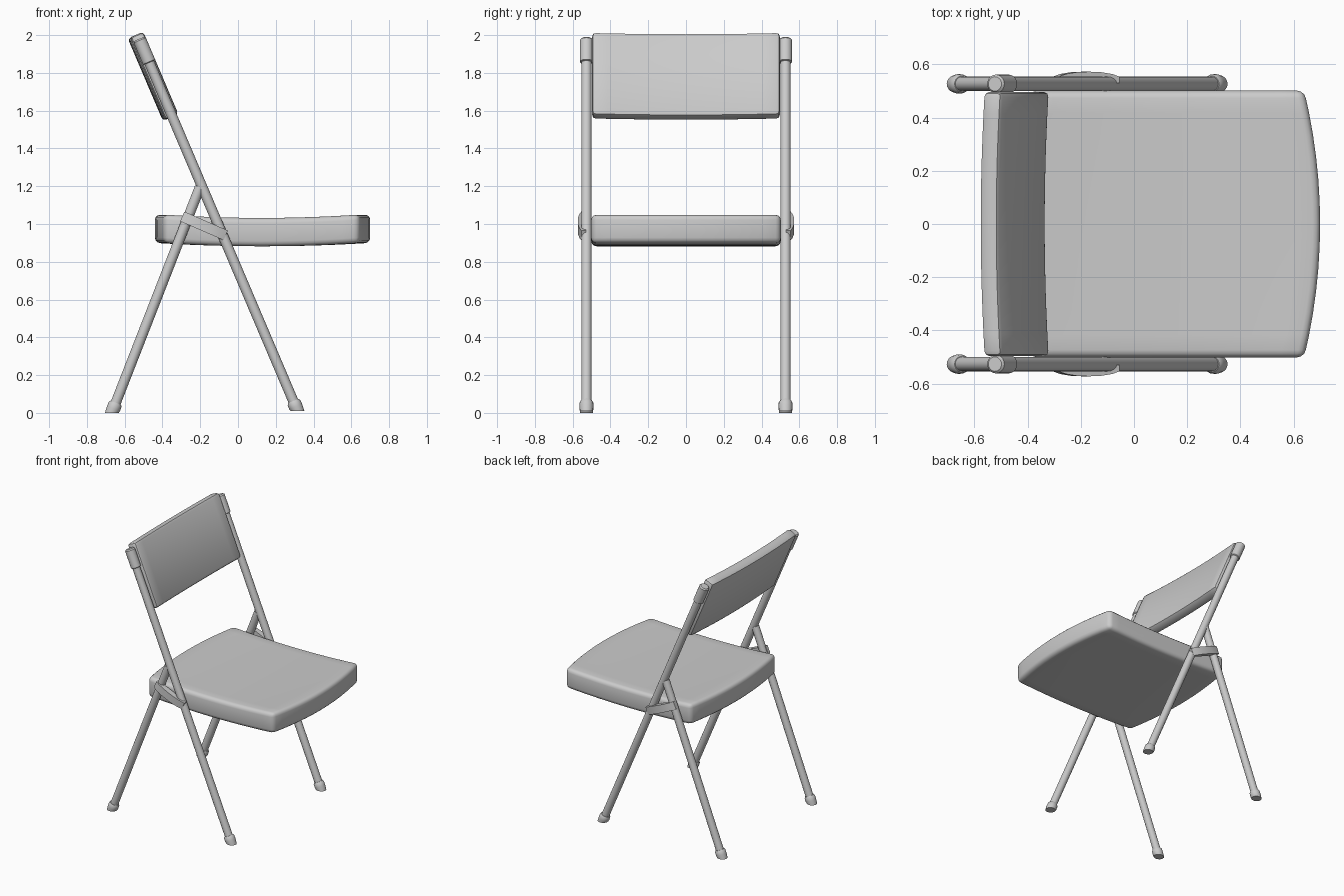
import bpy, bmesh, math
from mathutils import Vector

if "Cube" in bpy.data.objects:
    bpy.data.objects.remove(bpy.data.objects["Cube"])


def finish(name, bm, mirror=False):
    bmesh.ops.recalc_face_normals(bm, faces=bm.faces)
    mesh = bpy.data.meshes.new(name)
    bm.to_mesh(mesh)
    bm.free()
    ob = bpy.data.objects.new(name, mesh)
    bpy.context.collection.objects.link(ob)
    bpy.ops.object.select_all(action='DESELECT')
    ob.select_set(True)
    bpy.context.view_layer.objects.active = ob
    bpy.ops.object.shade_smooth_by_angle(angle=math.radians(35))
    if mirror:
        m = ob.modifiers.new("mirror", 'MIRROR')
        m.use_axis = (False, True, False)
    return ob


def lathe(name, p, q, profile, floor=None, sides=20):
    """Closed round part along p->q; profile = (distance, radius) pairs.
    With floor set, the first ring is slid along the axis onto that height."""
    p, q = Vector(p), Vector(q)
    d = (q - p).normalized()
    a = Vector((0, 1, 0))
    b = d.cross(a).normalized()
    bm = bmesh.new()
    rings = []
    for k, (s, r) in enumerate(profile):
        ring = []
        for i in range(sides):
            t = 2 * math.pi * i / sides
            co = p + d * s + (a * math.cos(t) + b * math.sin(t)) * r
            if k == 0 and floor is not None:
                co += d * ((floor - co.z) / d.z)
            ring.append(bm.verts.new(co))
        rings.append(ring)
    for r0, r1 in zip(rings, rings[1:]):
        for i in range(sides):
            j = (i + 1) % sides
            bm.faces.new((r0[i], r0[j], r1[j], r1[i]))
    bm.faces.new(rings[0])
    bm.faces.new(rings[-1])
    return finish(name, bm, mirror=True)


def curved_slab(name, nu, nv, shape, bevel, segments):
    """Slab whose two faces follow shape(u, v, w), u and v in -1..1, w 0 or 1."""
    bm = bmesh.new()
    bmesh.ops.create_grid(bm, x_segments=nu, y_segments=nv, size=1)
    new = bmesh.ops.extrude_face_region(bm, geom=bm.faces[:], use_keep_orig=True)
    for v in new["geom"]:
        if isinstance(v, bmesh.types.BMVert):
            v.co.z = 1
    for v in bm.verts:
        v.co = shape(*v.co)
    bmesh.ops.recalc_face_normals(bm, faces=bm.faces)
    rim = [e for e in bm.edges if e.is_manifold and e.calc_face_angle() > 0.7]
    bmesh.ops.bevel(bm, geom=rim, offset=bevel, segments=segments,
                    profile=0.5, affect='EDGES', clamp_overlap=True)
    return finish(name, bm)


# Seat: bowed front and rear edges, shallow dip along its length
def seat_shape(u, v, w):
    rear, front = -0.44 + 0.05 * v * v, 0.70 - 0.06 * v * v
    x = rear + (front - rear) * (u + 1) / 2
    return Vector((x, 0.502 * v, 0.882 + 0.15 * w + 0.018 * u * u))


curved_slab("seat", 12, 12, seat_shape, 0.028, 3)

# Backrest: tilted with the front legs, bowed backwards
ALONG = Vector((-0.392, 0, 0.92))
OUT = Vector((0.92, 0, 0.392))


def back_shape(u, v, w):
    return (ALONG * (1.815 + 0.238 * u) + OUT * (0.24 + 0.075 * w + 0.016 * v * v)
            + Vector((0, 0.497 * v, 0)))


curved_slab("backrest", 1, 12, back_shape, 0.02, 2)

# Legs, with end caps and feet
Y = 0.527
front_foot, front_top = Vector((0.315, Y, 0.01)), Vector((-0.523, Y, 1.98))
rear_foot, rear_top = Vector((-0.668, Y, 0.0)), Vector((-0.20, Y, 1.20))
R = 0.027
for name, p, q in (("front_leg", front_foot, front_top), ("rear_leg", rear_foot, rear_top)):
    length = (q - p).length
    lathe(name, p, q, [(0.03, R), (length - 0.005, R)])
    lathe(name + "_foot", p, q, [(0, 0.034), (0.025, 0.037), (0.048, 0.036), (0.058, 0.03)],
          floor=p.z)
lathe("leg_top_cap", front_top, front_foot,
      [(0, 0.027), (0.008, 0.035), (0.132, 0.035), (0.136, 0.027)])

# Side links joining front and rear legs, bowed outwards
a, b = Vector((-0.295, 0, 1.04)), Vector((-0.065, 0, 0.94))
axis = (b - a).normalized()
side = Vector((-axis.z, 0, axis.x)) * 0.028
length = (b - a).length
bm = bmesh.new()
outline = [(0, 0.53), (0, 0.554), (0.12, 0.564), (0.3, 0.571), (0.5, 0.573),
           (0.7, 0.571), (0.88, 0.564), (1, 0.554), (1, 0.53)]
loops = [[bm.verts.new(a + axis * (s * length) + Vector((0, y, 0)) + side * k)
          for s, y in outline] for k in (-1, 1)]
for loop in loops:
    bm.faces.new(loop)
for i in range(len(outline)):
    j = (i + 1) % len(outline)
    bm.faces.new((loops[0][i], loops[0][j], loops[1][j], loops[1][i]))
finish("side_link", bm, mirror=True)
